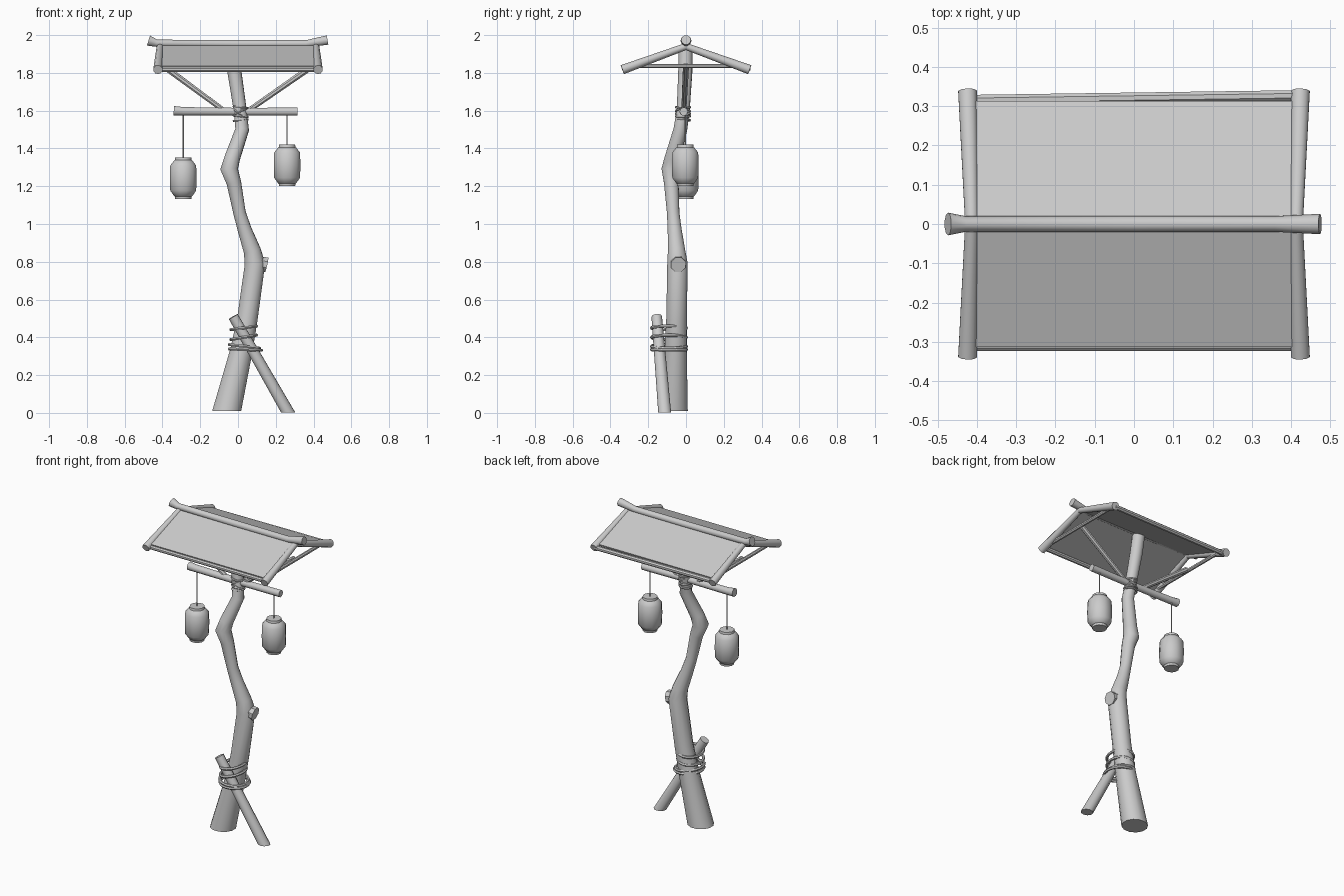
import bpy, bmesh, math
from mathutils import Vector, Matrix

if "Cube" in bpy.data.objects:
    bpy.data.objects.remove(bpy.data.objects["Cube"])


def finish(name, bm):
    bmesh.ops.recalc_face_normals(bm, faces=bm.faces)
    me = bpy.data.meshes.new(name)
    bm.to_mesh(me)
    bm.free()
    ob = bpy.data.objects.new(name, me)
    bpy.context.collection.objects.link(ob)
    return ob


def tube(name, pts, sides=12, flat=False):
    """Capped log through (x, y, z, radius) points; flat cuts the first end level."""
    P = [Vector(p[:3]) for p in pts]
    n = len(P)
    bm = bmesh.new()
    rings, u = [], None
    for i in range(n):
        t = Vector()
        if i > 0:
            t += (P[i] - P[i - 1]).normalized()
        if i < n - 1:
            t += (P[i + 1] - P[i]).normalized()
        t.normalize()
        if u is None:
            u = Vector((1, 0, 0)) if abs(t.x) < 0.8 else Vector((0, 0, 1))
        u = (u - t * u.dot(t)).normalized()
        v = t.cross(u)
        ring = []
        for k in range(sides):
            a = 2 * math.pi * (k + 0.5) / sides
            co = P[i] + (u * math.cos(a) + v * math.sin(a)) * pts[i][3]
            if flat and i == 0:
                co -= t * ((co.z - P[i].z) / t.z)
            ring.append(bm.verts.new(co))
        rings.append(ring)
    for a, b in zip(rings, rings[1:]):
        for k in range(sides):
            j = (k + 1) % sides
            bm.faces.new((a[k], a[j], b[j], b[k]))
    bm.faces.new(rings[0][::-1])
    bm.faces.new(rings[-1])
    return finish(name, bm)


def rope_loop(name, c, rx, ry, tilt_x, tilt_y, r):
    bpy.ops.mesh.primitive_torus_add(location=c, major_radius=1, minor_radius=0.1,
                                     major_segments=24, minor_segments=6)
    ob = bpy.context.object
    ob.name = name
    # reshape the ring into an ellipse with an even cord thickness
    for v in ob.data.vertices:
        a = math.atan2(v.co.y, v.co.x)
        d = (math.hypot(v.co.x, v.co.y) - 1) / 0.1 * r
        v.co = (math.cos(a) * (rx + d), math.sin(a) * (ry + d), v.co.z / 0.1 * r)
    ob.rotation_euler = (tilt_x, tilt_y, 0)


# crooked trunk with a cut branch stub
tube("trunk", [(-.06, -.065, .01, .077), (.018, -.055, .33, .061), (.05, -.05, .5, .056),
               (.09, -.045, .79, .056), (.075, -.05, .86, .047), (.035, -.06, .97, .038),
               (.008, -.068, 1.06, .034), (-.022, -.078, 1.22, .04), (-.047, -.083, 1.29, .048),
               (-.03, -.072, 1.35, .042), (.022, -.03, 1.5, .037), (.012, -.015, 1.6, .035),
               (-.018, -.004, 1.8, .038), (-.036, -.002, 1.93, .038)], flat=True)
tube("branch_stub", [(.08, -.045, .80, .05), (.125, -.042, .79, .04), (.152, -.04, .784, .042)], 8)

# leaning support post, lashed to the trunk
tube("support_post", [(.265, -.113, .003, .034), (-.025, -.155, .51, .028)], 10, flat=True)
for i, (x, z, rx, ty) in enumerate([(.04, .335, .084, .04), (.034, .352, .08, .12),
                                    (.03, .40, .068, -.17), (.03, .45, .068, -.14)]):
    rope_loop("lashing_%d" % i, (x, -.09, z), rx, .092, 0, ty, .009)

# lantern crossbeam and its rope wraps
tube("crossbeam", [(-.34, -.012, 1.6, .026), (-.29, -.012, 1.597, .023),
                   (0, -.015, 1.595, .021), (.315, -.012, 1.595, .022)], 10)
for i, (z, tx, ty) in enumerate([(1.618, 0, .1), (1.59, .2, .5), (1.59, -.2, -.5),
                                 (1.57, 0, .1), (1.55, 0, -.1)]):
    rope_loop("beam_wrap_%d" % i, (.014, -.016, z), .037, .037, tx, ty, .006)

# two hanging lanterns
profile = [(0, .044), (.014, .046), (.016, .05), (.045, .071), (.11, .073),
           (.178, .071), (.204, .05), (.206, .046), (.22, .044)]
for side, x, z in (("left", -.29, 1.132), ("right", .26, 1.2)):
    tube("lantern_" + side, [(x, -.004, z + h, r) for h, r in profile], 12)
    tube("lantern_cord_" + side, [(x, -.004, z + .21, .0035), (x, -.004, 1.59, .0035)], 6)

# ridge log with upturned flared ends
tube("ridge_log", [(-.474, 0, 1.971, .029), (-.43, 0, 1.957, .02), (0, 0, 1.954, .021),
                   (.36, 0, 1.954, .02), (.474, 0, 1.974, .026)], 10)

# gable rafters, tie bars and diagonal braces
for sx, nx in ((-1, "left"), (1, "right")):
    for sy, ny in ((-1, "front"), (1, "back")):
        tube("rafter_%s_%s" % (nx, ny), [(sx * .413, 0, 1.94, .018),
                                         (sx * .424, sy * .337, 1.817, .025)], 10)
    tube("tie_bar_" + nx, [(sx * .41, -.27, 1.836, .012), (sx * .41, .27, 1.836, .012)], 8)
    tube("brace_" + nx, [(sx * .05 - .01, -.012, 1.59, .014), (sx * .40, 0, 1.84, .017)], 8)

# sloping roof panels and eave rods
for sy, ny in ((-1, "front"), (1, "back")):
    bm = bmesh.new()
    mid = Vector((0, sy * .158, 1.887))
    ang = -sy * math.atan2(.12, .33)
    bmesh.ops.create_cube(bm, size=1, matrix=Matrix.Translation(mid)
                          @ Matrix.Rotation(ang, 4, 'X')
                          @ Matrix.Diagonal((.82, .325, .012, 1)))
    finish("roof_panel_" + ny, bm)
tube("eave_rod_front", [(-.42, -.31, 1.818, .014), (.42, -.31, 1.818, .014)], 8)
tube("eave_rod_back", [(-.42, .315, 1.818, .015), (.42, .327, 1.818, .015)], 8)

bpy.ops.object.select_all(action='SELECT')
bpy.context.view_layer.objects.active = bpy.data.objects["trunk"]
bpy.ops.object.shade_smooth_by_angle(angle=math.radians(42))
